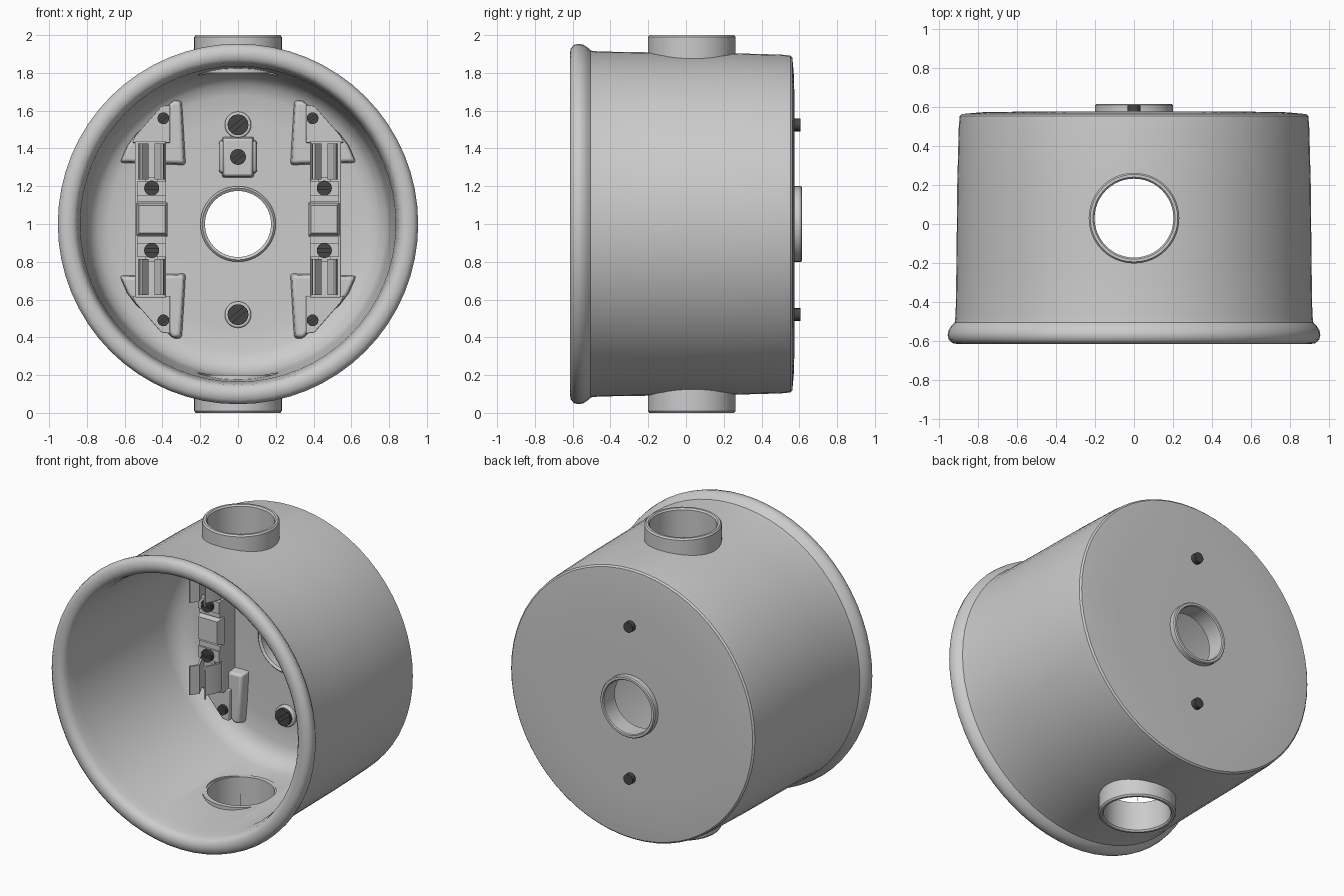
import bpy, bmesh, math
from mathutils import Vector

if "Cube" in bpy.data.objects:
    bpy.data.objects.remove(bpy.data.objects["Cube"])

dark = bpy.data.materials.new("dark_screw")
dark.diffuse_color = (0.06, 0.06, 0.06, 1)
dark.use_nodes = True
dark.node_tree.nodes["Principled BSDF"].inputs["Base Color"].default_value = dark.diffuse_color
MID = 1.025   # height about which the terminal strips are symmetric


def finish(name, bm, mat=None, bevel=0, segs=2):
    bmesh.ops.recalc_face_normals(bm, faces=bm.faces)
    me = bpy.data.meshes.new(name)
    bm.to_mesh(me)
    bm.free()
    ob = bpy.data.objects.new(name, me)
    bpy.context.collection.objects.link(ob)
    if mat:
        me.materials.append(mat)
    if bevel:
        m = ob.modifiers.new("bevel", 'BEVEL')
        m.width, m.segments = bevel, segs
        m.limit_method, m.angle_limit = 'ANGLE', math.radians(40)
    return ob


def loft(name, rings, caps, **kw):
    """Skin a list of equal-length point loops; closed lengthwise if no caps."""
    bm = bmesh.new()
    vs = [[bm.verts.new(p) for p in r] for r in rings]
    n = len(vs[0])
    pairs = list(zip(vs, vs[1:])) + ([] if caps else [(vs[-1], vs[0])])
    for a, b in pairs:
        for i in range(n):
            j = (i + 1) % n
            bm.faces.new((a[i], a[j], b[j], b[i]))
    if caps:
        bm.faces.new(vs[0])
        bm.faces.new(vs[-1])
    return finish(name, bm, **kw)


def lathe(name, profile, axis, n, **kw):
    """Closed (radius, position) profile turned about the y or z axis."""
    rings = []
    for r, t in profile:
        ang = [2 * math.pi * i / n for i in range(n)]
        if axis == 'y':
            rings.append([(r * math.cos(a), t, 1 + r * math.sin(a)) for a in ang])
        else:
            rings.append([(r * math.cos(a), 0.03 + r * math.sin(a), t) for a in ang])
    return loft(name, rings, False, **kw)


def prism(name, pts, y0, y1, taper=1.0, **kw):
    """(x, z) outline from front y0 to back y1; taper shrinks the front."""
    c = sum((Vector(p) for p in pts), Vector((0, 0))) / len(pts)
    front = [c + (Vector(p) - c) * taper for p in pts]
    return loft(name, [[(p[0], y0, p[1]) for p in front],
                       [(p[0], y1, p[1]) for p in pts]], True, **kw)


def arc(x, z, r, a0, a1, n):
    return [(x + r * math.cos(a0 + (a1 - a0) * i / n),
             z + r * math.sin(a0 + (a1 - a0) * i / n)) for i in range(n)]


def disc(name, x, z, r, y0, y1, n=20, **kw):
    return prism(name, arc(x, z, r, 0, 2 * math.pi, n), y0, y1, **kw)


def screw(name, x, z, r, y0, y1, tilt=0.0):
    """Slotted head: a disc with two half-round lands in front."""
    disc(name, x, z, r, y0 + 0.012, y1, mat=dark)
    for k in (0, math.pi):
        a = k + tilt
        prism(name + "_land", arc(x, z, r, a + 0.2, a + math.pi - 0.2 + 0.25, 11),
              y0, y0 + 0.014, mat=dark)


# round housing: rolled rim, tapered wall, filleted floor, slightly rounded back
shell_profile = [(0.188, 0.51), (0.55, 0.51), (0.68, 0.505), (0.74, 0.485),
                 (0.785, 0.44), (0.805, 0.37), (0.835, -0.5), (0.845, -0.56),
                 (0.852, -0.59), (0.872, -0.61), (0.90, -0.615), (0.93, -0.61),
                 (0.948, -0.593), (0.954, -0.57), (0.95, -0.545), (0.935, -0.522),
                 (0.918, -0.505), (0.913, -0.46), (0.909, -0.2), (0.905, 0.2),
                 (0.897, 0.5), (0.892, 0.553), (0.882, 0.563), (0.78, 0.572),
                 (0.6, 0.575), (0.188, 0.575)]
shell = lathe("housing", shell_profile, 'y', 64)

# opening cut through top and bottom wall for the conduit ports
cutter = lathe("port_cutter", [(0.001, -0.2), (0.212, -0.2), (0.212, 2.2), (0.001, 2.2)], 'z', 48)
b = shell.modifiers.new("ports", 'BOOLEAN')
b.object, b.operation, b.solver = cutter, 'DIFFERENCE', 'EXACT'
bpy.context.view_layer.objects.active = shell
bpy.ops.object.modifier_apply(modifier="ports")
bpy.data.objects.remove(cutter)

# conduit ports, top, bottom and back
for nm, f in (("top_port", lambda h: 1 + h), ("bottom_port", lambda h: 1 - h)):
    lathe(nm, [(0.202, f(0.80)), (0.232, f(0.80)), (0.232, f(0.99)), (0.224, f(1.0)),
               (0.21, f(1.0)), (0.202, f(0.99))], 'z', 48)
lathe("back_port", [(0.175, 0.495), (0.19, 0.485), (0.2, 0.495), (0.2, 0.608),
                    (0.194, 0.615), (0.18, 0.615), (0.175, 0.608)], 'y', 40)

# mounting screws passing through the back, each in a raised boss
for z in (1.525, 0.52):
    disc("screw_boss", 0, z, 0.07, 0.485, 0.52, n=28, bevel=0.008)
    screw("mounting_screw", 0, z, 0.055, 0.465, 0.5, 0.7)
    disc("screw_shank", 0, z, 0.034, 0.5, 0.607, n=16, mat=dark)

# ground terminal above the centre port
def rect(x0, x1, z0, z1):
    return [(x0, z0), (x1, z0), (x1, z1), (x0, z1)]

prism("ground_base", rect(-0.103, 0.103, 1.265, 1.445), 0.45, 0.52, 0.95, bevel=0.02, segs=3)
prism("ground_block", rect(-0.085, 0.085, 1.245, 1.462), 0.42, 0.52, 0.92, bevel=0.012)
screw("ground_screw", 0, 1.355, 0.042, 0.395, 0.425, 0.7)

# two terminal strips, mirrored left/right, their ends mirrored up/down
CX = 0.457
for sx in (-1, 1):
    def box(name, x0, x1, d0, d1, y0, y1, taper=1.0, **kw):
        prism(name, rect(sx * x0, sx * x1, MID + d0, MID + d1), y0, y1, taper, **kw)

    box("strip_body", 0.38, 0.545, -0.415, 0.415, 0.38, 0.52, bevel=0.005)
    box("strip_centre", 0.372, 0.54, -0.09, 0.09, 0.335, 0.39, 0.82)
    for sz in (-1, 1):
        def q(pts):
            return [(sx * x, MID + sz * d) for x, d in pts]

        # molded corner pad and the bracket ear on it
        prism("corner_pad", q([(0.275, 0.285), (0.63, 0.297), (0.59, 0.39), (0.54, 0.455),
                               (0.335, 0.638), (0.295, 0.632)]),
              0.445, 0.525, 0.93, bevel=0.015, segs=3)
        prism("bracket_ear", q([(0.36, 0.405), (0.56, 0.405), (0.545, 0.44), (0.405, 0.6),
                                (0.36, 0.605)]), 0.415, 0.47, bevel=0.004)
        screw("bracket_screw", sx * 0.395, MID + sz * 0.535, 0.031, 0.392, 0.42, 0.7)

        # terminal plate and wire screw
        box("terminal_plate", 0.38, 0.535, sz * 0.125, sz * 0.2, 0.345, 0.385)
        box("terminal_lip", 0.38, 0.535, sz * 0.092, sz * 0.128, 0.355, 0.385)
        box("terminal_tab", 0.425, 0.49, sz * 0.2, sz * 0.225, 0.36, 0.385)
        screw("terminal_screw", sx * CX, MID + sz * 0.165, 0.04, 0.318, 0.348, 0.0)

        # spring contact: two bent leaves that pinch then flare
        for s in (-1, 1):
            leaf = [(0.058, 0.385), (0.05, 0.345), (0.016, 0.275), (0.05, 0.225),
                    (0.062, 0.227), (0.03, 0.276), (0.064, 0.342), (0.07, 0.385)]
            rings = [[(sx * (CX + s * o), y, MID + sz * d) for o, y in leaf]
                     for d in (0.21, 0.4)]
            loft("contact_leaf", rings, True)

# smooth shading with sharp edges kept
bpy.ops.object.select_all(action='SELECT')
bpy.context.view_layer.objects.active = shell
bpy.ops.object.shade_smooth_by_angle(angle=math.radians(35))
